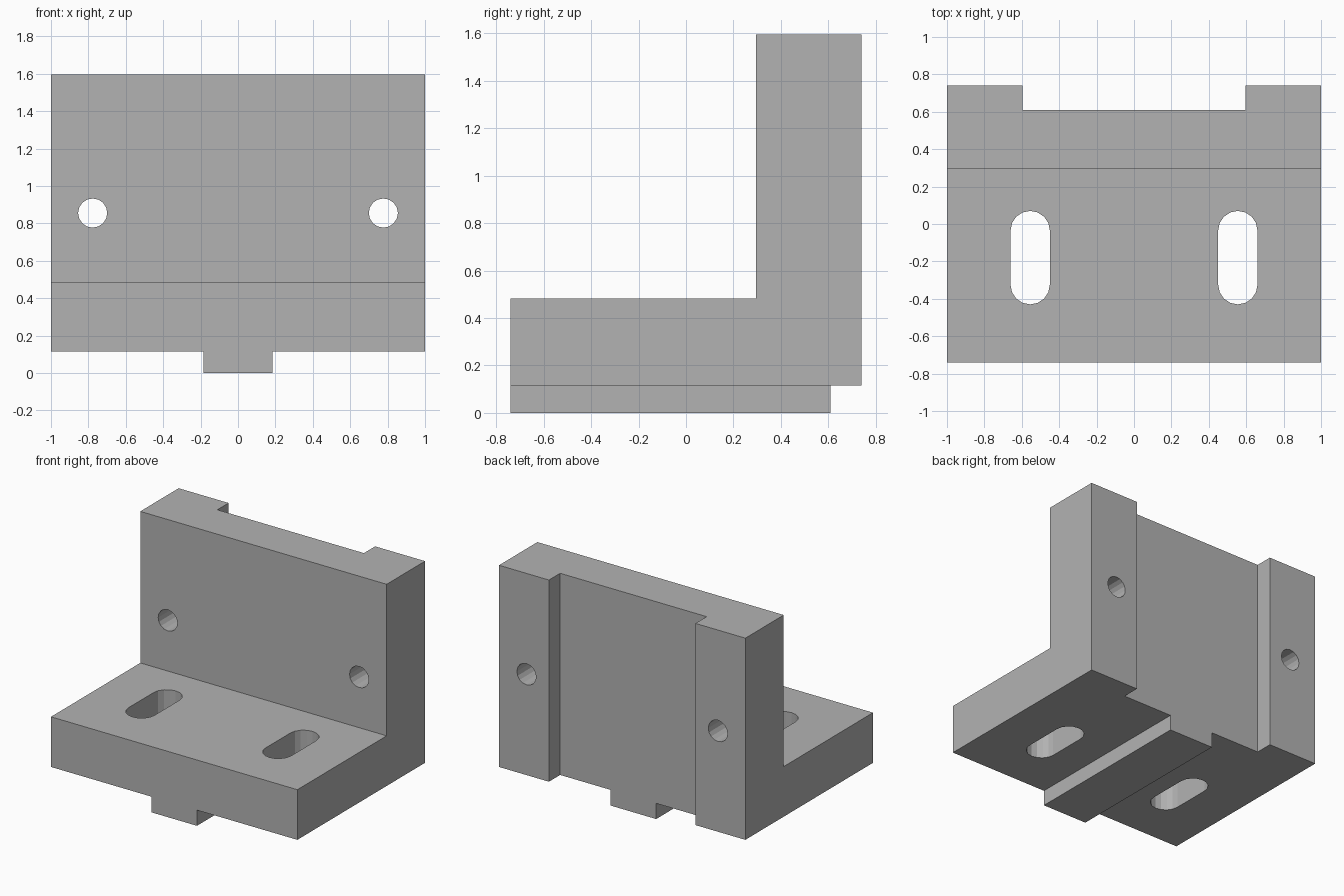
import bpy, bmesh
from math import sin, cos, pi

cube = bpy.data.objects.get("Cube")
if cube:
    bpy.data.objects.remove(cube, do_unlink=True)

grey = bpy.data.materials.new("machined grey")
grey.use_nodes = True
grey.diffuse_color = (0.45, 0.45, 0.45, 1)
grey.node_tree.nodes["Principled BSDF"].inputs["Base Color"].default_value = grey.diffuse_color


def prism(name, outline, offset):
    """Extrude a closed outline of 3D points along an offset."""
    bm = bmesh.new()
    face = bm.faces.new([bm.verts.new(p) for p in outline])
    extruded = bmesh.ops.extrude_face_region(bm, geom=[face])["geom"]
    verts = [v for v in extruded if isinstance(v, bmesh.types.BMVert)]
    bmesh.ops.translate(bm, verts=verts, vec=offset)
    bmesh.ops.recalc_face_normals(bm, faces=bm.faces)
    mesh = bpy.data.meshes.new(name)
    bm.to_mesh(mesh)
    bm.free()
    mesh.materials.append(grey)
    obj = bpy.data.objects.new(name, mesh)
    bpy.context.collection.objects.link(obj)
    return obj


def box(name, x0, x1, y0, y1, z0, z1):
    base = [(x0, y0, z0), (x1, y0, z0), (x1, y1, z0), (x0, y1, z0)]
    return prism(name, base, (0, 0, z1 - z0))


def combine(target, tool, operation):
    """Apply a boolean and discard the tool object."""
    tool.hide_render = True
    mod = target.modifiers.new(tool.name, "BOOLEAN")
    mod.operation, mod.solver, mod.object = operation, "EXACT", tool
    bpy.context.view_layer.objects.active = target
    bpy.ops.object.modifier_apply(modifier=mod.name)
    bpy.data.objects.remove(tool, do_unlink=True)


FRONT, BACK, BOTTOM, TOP = -0.74, 0.74, 0.115, 1.595
WALL, FLOOR, RECESS = 0.295, 0.483, 0.61

# L-shaped body
section = [(FRONT, BOTTOM), (BACK, BOTTOM), (BACK, TOP),
           (WALL, TOP), (WALL, FLOOR), (FRONT, FLOOR)]
bracket = prism("angle_bracket", [(-1, y, z) for y, z in section], (2, 0, 0))

# Recess down the back and locating key underneath
combine(bracket, box("back_recess", -0.595, 0.595, RECESS, 1, -0.2, 1.8), "DIFFERENCE")
combine(bracket, box("locating_key", -0.185, 0.185, FRONT, RECESS, 0, 0.3), "UNION")

# Mirrored pairs of base slots and wall holes
slot_radius, hole_radius, steps = 0.105, 0.078, 8
for side in (-1, 1):
    slot = []
    for centre_y, start in ((-0.035, 0), (-0.325, pi)):
        for i in range(steps + 1):
            a = start + pi * i / steps
            slot.append((side * 0.555 + slot_radius * cos(a),
                         centre_y + slot_radius * sin(a), -0.2))
    combine(bracket, prism("base_slot", slot, (0, 0, 1)), "DIFFERENCE")

    angles = [pi * i / steps for i in range(2 * steps)]
    hole = [(side * 0.777 + hole_radius * cos(a), 0, 0.855 + hole_radius * sin(a))
            for a in angles]
    combine(bracket, prism("wall_hole", hole, (0, 1, 0)), "DIFFERENCE")
